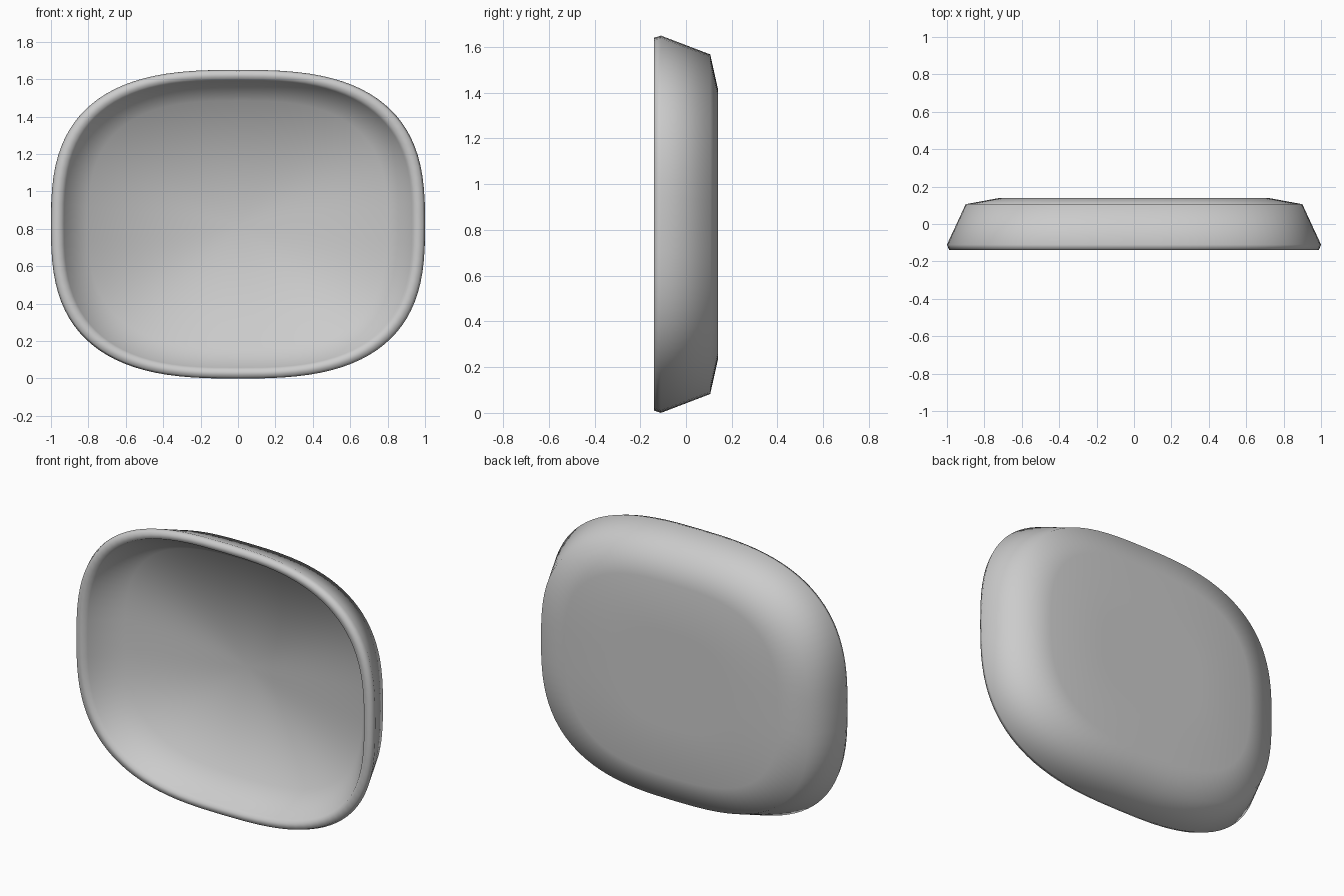
import bpy, bmesh, math

if "Cube" in bpy.data.objects:
    bpy.data.objects.remove(bpy.data.objects["Cube"])

SEG = 96
HX, HZ, EXP = 1.0, 0.825, 2.8
BOWL_Y = 0.09

def outline(scale):
    # squircle ring in the x-z plane
    pts = []
    for i in range(SEG):
        a = 2 * math.pi * i / SEG
        c, s = math.cos(a), math.sin(a)
        x = math.copysign(abs(c) ** (2 / EXP), c)
        z = math.copysign(abs(s) ** (2 / EXP), s)
        pts.append((x * HX * scale, z * HZ * scale + HZ))
    return pts

# profile: (ring scale, y) from back panel, round the rim, into the bowl
profile = [(0.35, 0.14), (0.715, 0.14), (0.9, 0.106), (1.0, -0.11),
           (0.988, -0.14), (0.945, -0.14), (0.93, -0.115), (0.8, 0.055)]

bm = bmesh.new()
rings = [[bm.verts.new((x, y, z)) for x, z in outline(s)] for s, y in profile]
for a, b in zip(rings, rings[1:]):
    for i in range(SEG):
        j = (i + 1) % SEG
        bm.faces.new((a[i], a[j], b[j], b[i]))
# close both centres
for ring, y in ((rings[0], 0.14), (rings[-1], BOWL_Y)):
    c = bm.verts.new((0, y, HZ))
    for i in range(SEG):
        bm.faces.new((ring[i], ring[(i + 1) % SEG], c))
bmesh.ops.recalc_face_normals(bm, faces=bm.faces)
for f in bm.faces:
    f.smooth = True
me = bpy.data.meshes.new("shallow_dish")
bm.to_mesh(me)
bm.free()
dish = bpy.data.objects.new("shallow_dish", me)
bpy.context.collection.objects.link(dish)
